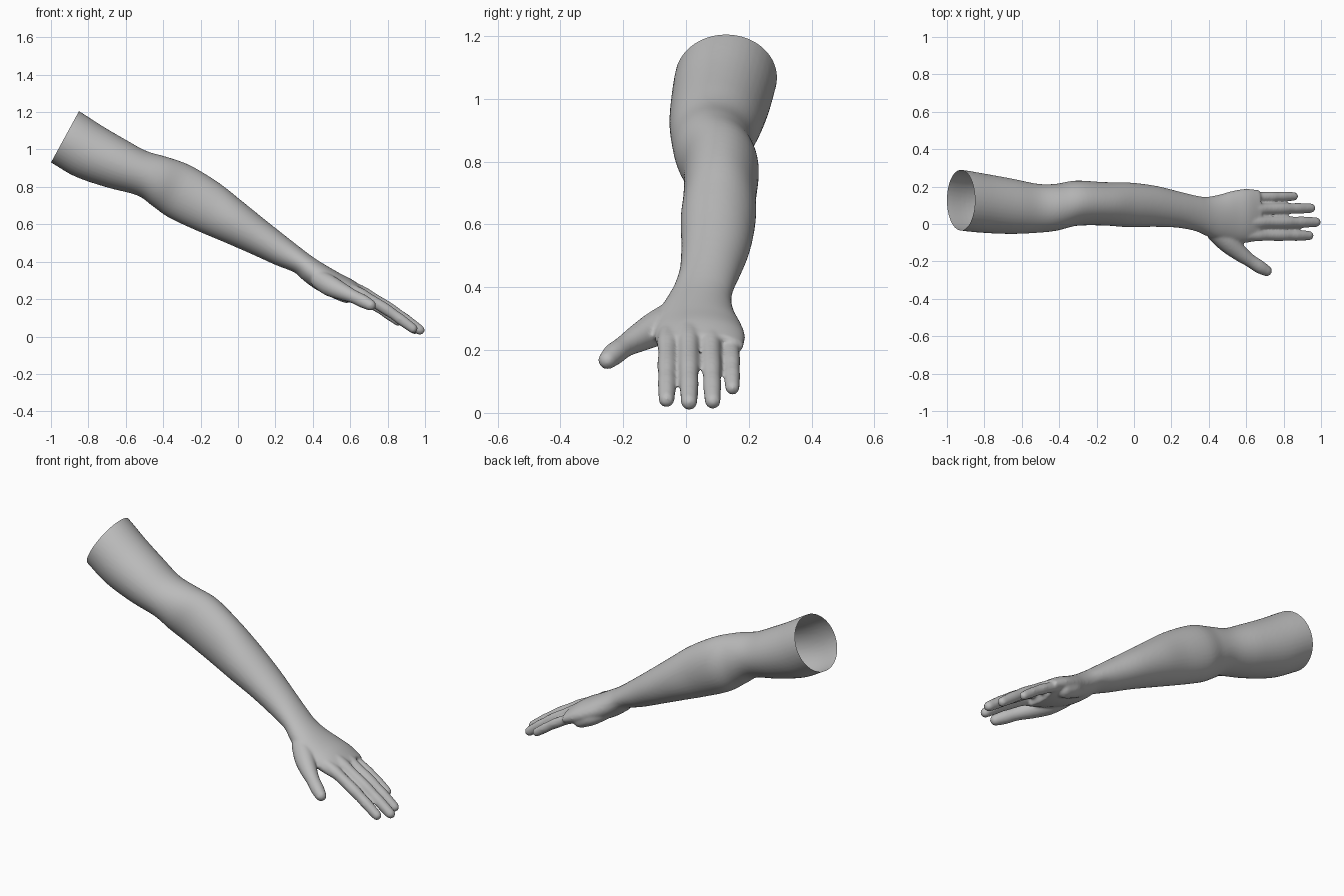
import bpy, bmesh, math
from mathutils import Vector

if "Cube" in bpy.data.objects:
    bpy.data.objects.remove(bpy.data.objects["Cube"])

skin = bpy.data.materials.new("skin_grey")
skin.diffuse_color = (0.5, 0.5, 0.5, 1)
skin.use_nodes = True
skin.node_tree.nodes["Principled BSDF"].inputs["Base Color"].default_value = skin.diffuse_color
bm = bmesh.new()


def catmull(rows, steps):
    """Smoothly interpolate rows of numbers."""
    out, n = [], len(rows)
    for i in range(n - 1):
        a, b, c, d = (Vector(rows[min(max(k, 0), n - 1)]) for k in (i - 1, i, i + 1, i + 2))
        for s in range(steps):
            t = s / steps
            out.append(0.5 * (2 * b + (c - a) * t + (2 * a - 5 * b + 4 * c - d) * t * t
                              + (3 * b - a - 3 * c + d) * t ** 3))
    return out + [Vector(rows[-1])]


def loft(rings):
    """Closed solid through rings of points."""
    rings = [[bm.verts.new(p) for p in r] for r in rings]
    n = len(rings[0])
    for a, b in zip(rings, rings[1:]):
        for i in range(n):
            j = (i + 1) % n
            bm.faces.new((a[i], a[j], b[j], b[i]))
    bm.faces.new(rings[0][::-1])
    bm.faces.new(rings[-1])


def digit(rows, flat=1.0):
    """Round-ended tube; rows are x, y, z, radius."""
    rows = catmull([Vector(r) for r in rows], 5)
    path = [(Vector(r[:3]), r[3]) for r in rows]
    end, r = path[-1]
    d = (end - path[-2][0]).normalized()
    path += [(end + d * r * math.sin(a), r * math.cos(a)) for a in (0.4, 0.8, 1.15, 1.45)]
    rings = []
    side = d.cross(Vector((0, 0, 1))).normalized()
    up = side.cross(d)
    for p, r in path:
        rings.append([p + side * r * math.cos(t) + up * r * flat * math.sin(t)
                      for t in (k * math.tau / 16 for k in range(16))])
    loft(rings)


# Arm and palm stations: top x, top z, bottom x, bottom z, y min, y max
stations = [
    (-0.98, 1.28, -1.13, 1.00, -0.01, 0.305),
    (-0.85, 1.205, -1.00, 0.93, -0.035, 0.29),
    (-0.72, 1.122, -0.87, 0.855, -0.048, 0.268),
    (-0.60, 1.052, -0.70, 0.797, -0.053, 0.242),
    (-0.49, 0.992, -0.54, 0.755, -0.047, 0.215),
    (-0.37, 0.957, -0.46, 0.70, -0.036, 0.215),
    (-0.25, 0.912, -0.37, 0.636, -0.010, 0.232),
    (-0.10, 0.82, -0.22, 0.566, -0.008, 0.224),
    (0.02, 0.725, -0.08, 0.507, -0.017, 0.222),
    (0.15, 0.62, 0.07, 0.442, -0.015, 0.205),
    (0.27, 0.525, 0.20, 0.383, -0.020, 0.175),
    (0.36, 0.455, 0.30, 0.343, -0.038, 0.152),
    (0.42, 0.412, 0.35, 0.30, -0.062, 0.145),
    (0.48, 0.375, 0.42, 0.25, -0.088, 0.155),
    (0.55, 0.335, 0.50, 0.215, -0.10, 0.176),
    (0.62, 0.298, 0.575, 0.188, -0.10, 0.188),
    (0.685, 0.25, 0.65, 0.17, -0.09, 0.182),
]
rings = []
for tx, tz, bx, bz, y0, y1 in catmull(stations, 5):
    mid = Vector(((tx + bx) / 2, (y0 + y1) / 2, (tz + bz) / 2))
    up = Vector(((tx - bx) / 2, 0, (tz - bz) / 2))
    ring = []
    for k in range(40):
        c, s = math.cos(k * math.tau / 40), math.sin(k * math.tau / 40)
        ring.append(mid + Vector((0, (y1 - y0) / 2 * c, 0)) + up * s)
    rings.append(ring)
loft(rings)

# Four fingers: base and tip centres, radius
for base, tip, r in [((0.60, -0.058, 0.255), (0.935, -0.062, 0.043), 0.030),
                     ((0.60, 0.010, 0.270), (0.972, 0.010, 0.035), 0.031),
                     ((0.60, 0.078, 0.263), (0.945, 0.085, 0.038), 0.030),
                     ((0.58, 0.142, 0.243), (0.855, 0.148, 0.080), 0.027)]:
    a, b = Vector(base), Vector(tip)
    rows = []
    for t, k in ((0, 1.0), (0.17, 1.12), (0.33, 1.0), (0.55, 1.03), (0.7, 0.94), (0.8, 0.97), (1, 0.86)):
        p = a.lerp(b, t)
        p.z += 0.012 * math.sin(math.pi * t)
        rows.append((*p, r * k))
    digit(rows)

# Thumb with its fleshy base
digit([(0.42, -0.03, 0.315, 0.05), (0.49, -0.09, 0.272, 0.056), (0.56, -0.150, 0.238, 0.046),
       (0.62, -0.195, 0.212, 0.036), (0.67, -0.228, 0.188, 0.036), (0.708, -0.25, 0.168, 0.030)])
# Heel of the palm on the little finger side
digit([(0.43, 0.09, 0.30, 0.04), (0.51, 0.125, 0.255, 0.046), (0.58, 0.135, 0.222, 0.044)])

bmesh.ops.recalc_face_normals(bm, faces=bm.faces)
mesh = bpy.data.meshes.new("arm")
bm.to_mesh(mesh)
bm.free()
arm = bpy.data.objects.new("arm", mesh)
bpy.context.collection.objects.link(arm)
bpy.context.view_layer.objects.active = arm
arm.select_set(True)

# Fuse all parts into one soft skin
remesh = arm.modifiers.new("fuse", 'REMESH')
remesh.mode = 'VOXEL'
remesh.voxel_size = 0.0075
soften = arm.modifiers.new("soften", 'SMOOTH')
soften.factor = 0.5
soften.iterations = 6
for name in ("fuse", "soften"):
    bpy.ops.object.modifier_apply(modifier=name)

# Cut the upper end open
bm = bmesh.new()
bm.from_mesh(arm.data)
bmesh.ops.bisect_plane(bm, geom=bm.verts[:] + bm.edges[:] + bm.faces[:],
                       plane_co=(-0.925, 0, 1.0675), plane_no=(-0.275, 0, 0.15), clear_outer=True)
bm.to_mesh(arm.data)
bm.free()
arm.data.materials.clear()
arm.data.materials.append(skin)
bpy.ops.object.shade_smooth()
